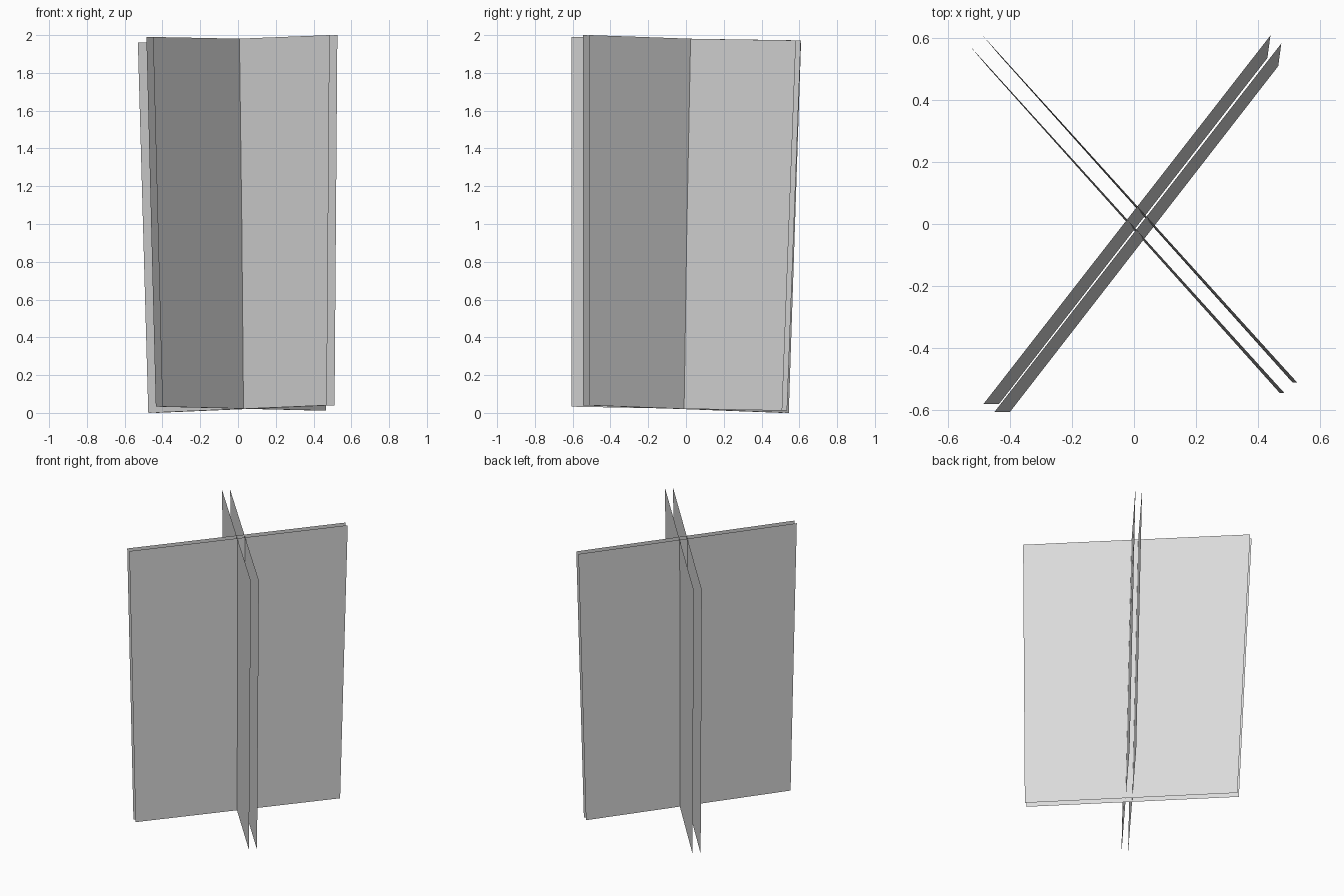
import bpy
from mathutils import Vector

cube = bpy.data.objects.get("Cube")
if cube:
    bpy.data.objects.remove(cube, do_unlink=True)

# One plain grey for every card
grey = bpy.data.materials.new("light_grey")
grey.use_nodes = True
colour = (0.7, 0.7, 0.7, 1.0)
grey.diffuse_color = colour
grey.node_tree.nodes["Principled BSDF"].inputs["Base Color"].default_value = colour


def card(name, corners, offset=(0, 0, 0), flip=False):
    """A single flat sheet through four corners, moved by an offset."""
    points = [Vector(c) + Vector(offset) for c in corners]
    if flip:
        points.reverse()
    mesh = bpy.data.meshes.new(name)
    mesh.from_pydata(points, [], [(0, 1, 2, 3)])
    mesh.materials.append(grey)
    obj = bpy.data.objects.new(name, mesh)
    bpy.context.collection.objects.link(obj)
    return obj


# Corners run lower start, lower end, upper end, upper start
falling = [(-0.475, 0.51, 0.0), (0.47, -0.545, 0.04),
           (0.485, -0.545, 2.0), (-0.53, 0.575, 1.96)]
rising = [(-0.435, -0.58, 0.033), (0.43, 0.535, 0.012),
          (0.44, 0.608, 1.972), (-0.485, -0.58, 1.99)]

# Pair of cards from back right to front left, facing outward
card("falling_card_front", falling)
card("falling_card_back", falling, offset=(0.041, 0.034, 0), flip=True)

# Pair of cards from front right to back left, facing outward
card("rising_card_back", rising, flip=True)
card("rising_card_front", rising, offset=(0.035, -0.026, 0))
